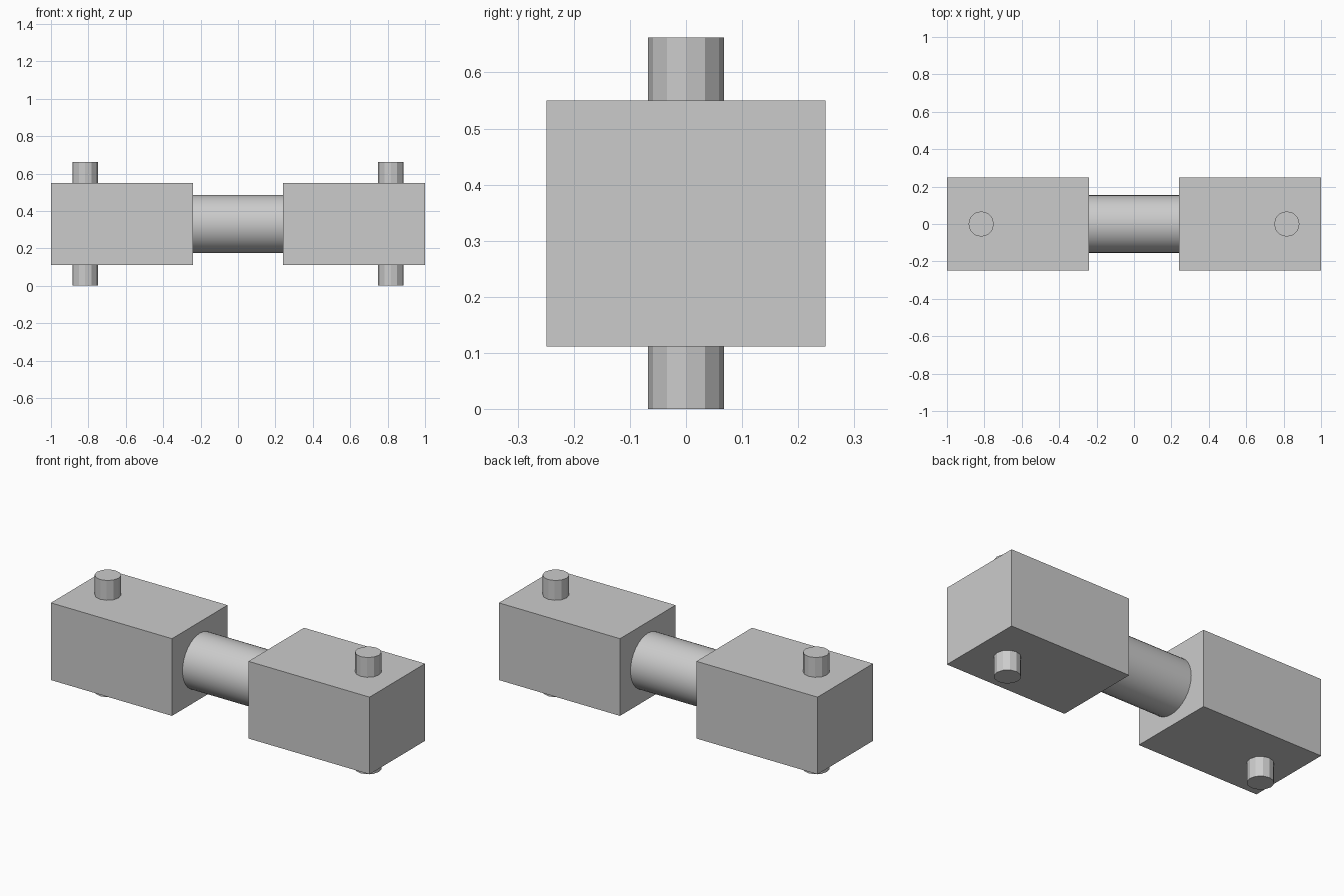
import bpy
import math

cube = bpy.data.objects.get("Cube")
if cube:
    bpy.data.objects.remove(cube, do_unlink=True)

# Single grey material
grey = bpy.data.materials.new("plain grey")
grey.use_nodes = True
colour = (0.6, 0.6, 0.6, 1)
grey.diffuse_color = colour
grey.node_tree.nodes["Principled BSDF"].inputs["Base Color"].default_value = colour

MID_Z = 0.331


def finish(name):
    obj = bpy.context.object
    obj.name = name
    obj.data.materials.append(grey)
    return obj


def block(name, x):
    bpy.ops.mesh.primitive_cube_add(size=1, location=(x, 0, MID_Z))
    obj = finish(name)
    obj.scale = (0.76, 0.498, 0.438)
    bpy.ops.object.transform_apply(location=False, rotation=False, scale=True)


def rod(name, x, radius, length, sides, turn=0):
    bpy.ops.mesh.primitive_cylinder_add(
        vertices=sides, radius=radius, depth=length,
        location=(x, 0, MID_Z), rotation=(0, turn, 0))
    return finish(name)


# Square end blocks, each with a pin through it
for side, sign in (("left", 1), ("right", -1)):
    block(side + "_block", sign * 0.62)
    rod(side + "_pin", sign * 0.817, 0.068, 2 * MID_Z, 12)

# Round bar joining the blocks
rod("connecting_bar", 0, 0.155, 0.5, 32, math.pi / 2)
bpy.ops.object.shade_smooth_by_angle(angle=math.radians(30))
